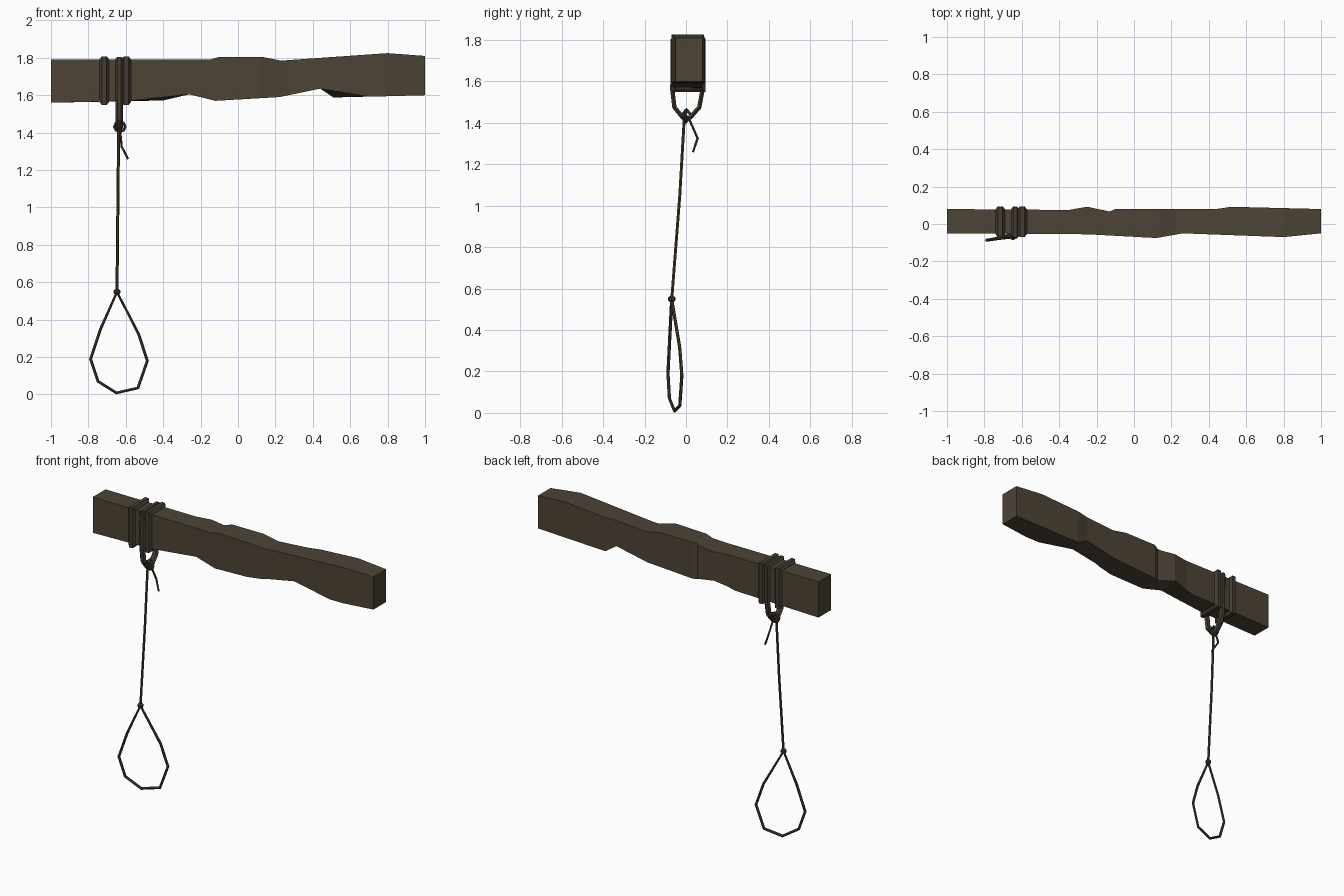
import bpy, bmesh, math
from mathutils import Vector

if "Cube" in bpy.data.objects:
    bpy.data.objects.remove(bpy.data.objects["Cube"])


def material(name, rgb):
    m = bpy.data.materials.new(name)
    m.diffuse_color = (*rgb, 1)
    m.use_nodes = True
    m.node_tree.nodes["Principled BSDF"].inputs["Base Color"].default_value = m.diffuse_color
    return m


WOOD = material("dark wood", (0.075, 0.057, 0.037))
ROPE = material("brown rope", (0.060, 0.046, 0.032))


def loft(name, rings, mat, closed=False):
    """Skin a list of equal-length vertex rings; cap the ends if open."""
    bm = bmesh.new()
    vs = [[bm.verts.new(p) for p in r] for r in rings]
    n, k = len(vs), len(vs[0])
    for i in range(n if closed else n - 1):
        a, b = vs[i], vs[(i + 1) % n]
        for j in range(k):
            bm.faces.new((a[j], a[(j + 1) % k], b[(j + 1) % k], b[j]))
    if not closed:
        bm.faces.new(vs[0])
        bm.faces.new(vs[-1])
    bmesh.ops.recalc_face_normals(bm, faces=bm.faces)
    me = bpy.data.meshes.new(name)
    bm.to_mesh(me)
    bm.free()
    me.materials.append(mat)
    ob = bpy.data.objects.new(name, me)
    bpy.context.collection.objects.link(ob)
    return ob


def rope(name, pts, ru, rv, axis, sides=6, closed=False):
    """Sweep an ellipse along pts; ru is the radius along axis, rv across it."""
    pts = [Vector(p) for p in pts]
    n, rings = len(pts), []
    for i, p in enumerate(pts):
        d0 = (p - pts[i - 1]).normalized() if closed or i else None
        d1 = (pts[(i + 1) % n] - p).normalized() if closed or i < n - 1 else None
        d0, d1 = d0 or d1, d1 or d0
        t = (d0 + d1).normalized()
        v = t.cross(Vector(axis)).normalized()
        u = v.cross(t)
        mitre = 1 / max(0.6, t.dot(d0))
        rings.append([p + u * ru * math.cos(a) + v * rv * mitre * math.sin(a)
                      for a in (2 * math.pi * j / sides for j in range(sides))])
    return loft(name, rings, ROPE, closed)


def along(profile, x):
    """Piecewise linear height of a profile at x."""
    for (x0, h0), (x1, h1) in zip(profile, profile[1:]):
        if x <= x1:
            return h0 + (h1 - h0) * (x - x0) / (x1 - x0)
    return profile[-1][1]


# Rough-hewn beam, from profiles of its edges
top = [(-1, 1.79), (-.15, 1.79), (-.1, 1.805), (.13, 1.805), (.23, 1.785), (.8, 1.825), (1, 1.81)]
low_front = [(-1, 1.56), (-.58, 1.57), (-.26, 1.605), (-.12, 1.57), (.22, 1.59),
             (.44, 1.635), (.7, 1.592), (1, 1.60)]
low_back = [(-1, 1.56), (-.4, 1.572), (-.26, 1.605), (-.12, 1.57), (.22, 1.59),
            (.44, 1.635), (.51, 1.588), (1, 1.60)]
front = [(-1, -.05), (-.25, -.055), (.12, -.075), (.26, -.05), (.8, -.07), (1, -.05)]
back = [(-1, .08), (-.35, .075), (-.25, .092), (-.13, .067), (-.1, .08), (.44, .08), (.52, .092), (1, .08)]
xs = sorted({x for p in (top, low_front, low_back, front, back) for x, _ in p})
loft("beam", [[(x, along(front, x), along(low_front, x)), (x, along(back, x), along(low_back, x)),
               (x, along(back, x), along(top, x)), (x, along(front, x), along(top, x))]
              for x in xs], WOOD)

# Rope wraps around the beam
X = (1, 0, 0)
for i, x in enumerate((-.715, -.598)):
    rope(f"beam_wrap_{i + 1}", [(x, -.056, 1.562), (x, .080, 1.562), (x, .080, 1.793), (x, -.056, 1.793)],
         .025, .017, X, closed=True)

# Long wrap that hangs below the beam
rope("hanging_wrap", [(-.635, y, z) for y, z in
                      ((-.062, 1.793), (-.066, 1.56), (-.056, 1.475), (-.015, 1.425), (.02, 1.425),
                       (.064, 1.475), (.080, 1.56), (.082, 1.793))],
     .021, .012, X, closed=True)

# Top knot: two crossing small loops
ring = [(math.cos(a), math.sin(a)) for a in (math.pi / 4 * j for j in range(8))]
rope("knot_ring", [(-.632 + .029 * c, -.002, 1.432 + .027 * s) for c, s in ring],
     .008, .008, (0, 1, 0), closed=True)
rope("knot_cross", [(-.632, .003 + .024 * c, 1.435 + .027 * s) for c, s in ring[::2]],
     .008, .008, X, closed=True)

# Loose rope end
rope("loose_end", [(-.632, .01, 1.43), (-.622, .056, 1.325), (-.588, .034, 1.26)], .006, .006, X)

# Straight hanging rope
rope("hanging_rope", [(-.638, -.008, 1.43), (-.642, -.03, 1.05), (-.647, -.069, .545)], .008, .008, X)

# Lower knot
rope("lower_knot", [(-.647 + .01 * c, -.069 + .01 * s, .55) for c, s in ring],
     .014, .008, (0, 0, 1), closed=True)

# Lower loop of rope, turned slightly about the vertical
rope("lower_loop", [(-.647, -.069, .548), (-.735, -.079, .35), (-.788, -.087, .19), (-.748, -.08, .07),
                    (-.65, -.055, .0085), (-.535, -.03, .035), (-.485, -.02, .18), (-.53, -.031, .32)],
     .008, .008, (-.23, .97, 0), closed=True)
